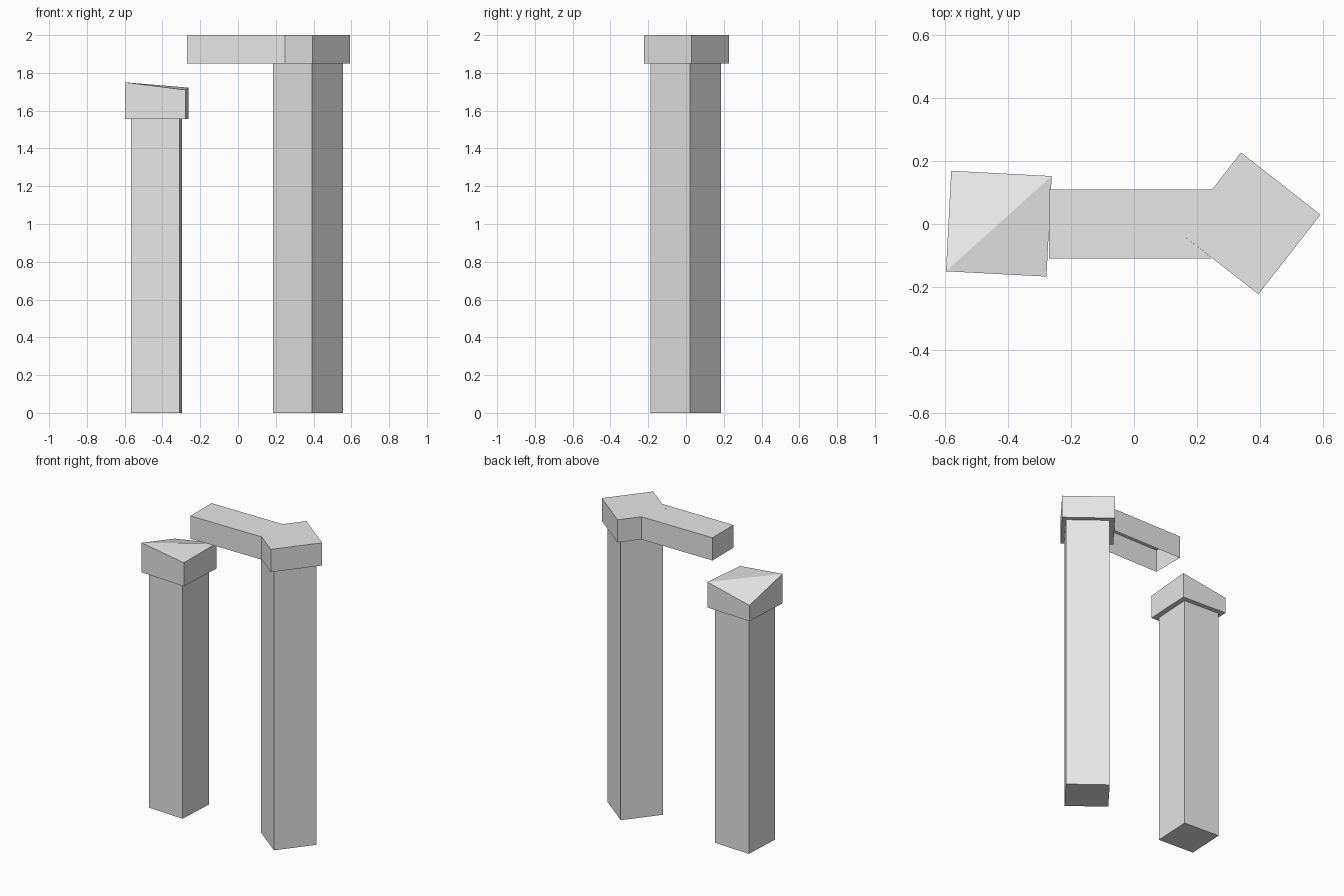
import bpy, bmesh
from math import radians
from mathutils import Matrix, Vector

if "Cube" in bpy.data.objects:
    bpy.data.objects.remove(bpy.data.objects["Cube"], do_unlink=True)

grey = bpy.data.materials.new("pale_grey_stone")
grey.use_nodes = True
grey.diffuse_color = (0.8, 0.8, 0.8, 1)
grey.node_tree.nodes["Principled BSDF"].inputs["Base Color"].default_value = (0.8, 0.8, 0.8, 1)


def prism(name, outline, bottom, tops, closed=True, skip=()):
    """Upright prism; tops gives one height per outline corner."""
    bm = bmesh.new()
    low = [bm.verts.new((x, y, bottom)) for x, y in outline]
    high = [bm.verts.new((x, y, z)) for (x, y), z in zip(outline, tops)]
    n = len(outline)
    for i in range(n):
        if i not in skip:
            j = (i + 1) % n
            bm.faces.new((low[i], low[j], high[j], high[i]))
    if len(set(tops)) > 1:
        # Sloping top folds along a ridge between the first and third corners
        bm.faces.new((high[0], high[1], high[2]))
        bm.faces.new((high[0], high[2], high[3]))
    else:
        bm.faces.new(high)
    if closed:
        bm.faces.new(low[::-1])
    loose = [v for v in bm.verts if not v.link_faces]
    bmesh.ops.delete(bm, geom=loose, context='VERTS')
    mesh = bpy.data.meshes.new(name)
    bm.to_mesh(mesh)
    bm.free()
    mesh.materials.append(grey)
    obj = bpy.data.objects.new(name, mesh)
    bpy.context.collection.objects.link(obj)
    return obj


def square(cx, cy, half, angle):
    """Rotated square, counterclockwise from its front right-hand corner."""
    turn = Matrix.Rotation(radians(angle), 2)
    corners = ((-1, -1), (1, -1), (1, 1), (-1, 1))
    return [tuple(Vector((cx, cy)) + turn @ Vector(c) * half) for c in corners]


# Tall pillar and its block
LINTEL_Z, TOP_Z = 1.85, 2.0
prism("tall_pillar", square(0.37, -0.001, 0.1325, 52), 0, [LINTEL_Z] * 4)
tall_block = square(0.368, 0.002, 0.1605, 52)
prism("tall_pillar_block", tall_block, LINTEL_Z, [TOP_Z] * 4)

# Broken lintel, a shell open underneath that butts against the block
inner_corner = min(tall_block)
lintel = [(-0.27, -0.11), (0.25, -0.11), inner_corner, (0.25, 0.11), (-0.27, 0.11)]
prism("broken_lintel", lintel, LINTEL_Z, [TOP_Z] * 5, closed=False, skip=(1, 2))

# Short pillar and its block, broken off at a slant
prism("short_pillar", square(-0.432, 0.001, 0.1285, -3), 0, [1.555] * 4)
prism("short_pillar_block", square(-0.43, 0.001, 0.16, -3), 1.555,
      [1.75, 1.71, 1.722, 1.66])
